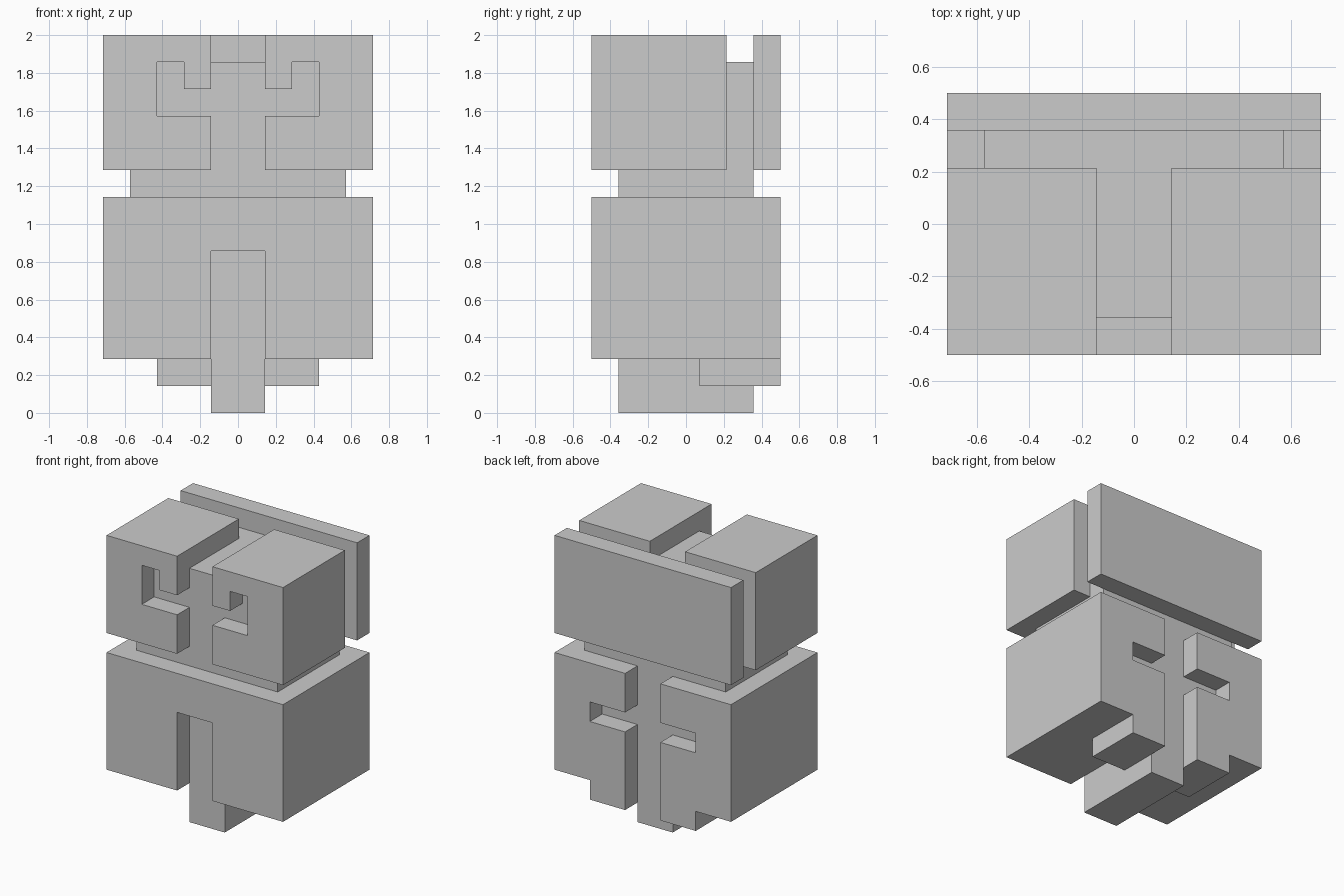
import bpy
import bmesh

if "Cube" in bpy.data.objects:
    bpy.data.objects.remove(bpy.data.objects["Cube"])

U = 1 / 7  # the whole model sits on a grid of one seventh


def extrude(name, profile, y0, y1):
    """Solid made from an (x, z) outline pushed from y0 to y1, in grid units."""
    bm = bmesh.new()
    face = bm.faces.new([bm.verts.new((x * U, y0 * U, z * U)) for x, z in profile])
    res = bmesh.ops.extrude_face_region(bm, geom=[face])
    verts = [v for v in res["geom"] if isinstance(v, bmesh.types.BMVert)]
    bmesh.ops.translate(bm, verts=verts, vec=(0, (y1 - y0) * U, 0))
    bmesh.ops.recalc_face_normals(bm, faces=bm.faces[:])
    mesh = bpy.data.meshes.new(name)
    bm.to_mesh(mesh)
    bm.free()
    obj = bpy.data.objects.new(name, mesh)
    bpy.context.collection.objects.link(obj)
    return obj


def box(name, x0, x1, y0, y1, z0, z1):
    return extrude(name, [(x0, z0), (x1, z0), (x1, z1), (x0, z1)], y0, y1)


def flip(profile):
    return [(-x, z) for x, z in reversed(profile)]


def cut(target, cutter):
    mod = target.modifiers.new(cutter.name, 'BOOLEAN')
    mod.operation = 'DIFFERENCE'
    mod.solver = 'EXACT'
    mod.object = cutter
    cutter.hide_render = True
    cutter.hide_set(True)


# Lower body with a short front channel and a cross-shaped back channel
body = box("body", -5, 5, -3.5, 3.5, 2, 8)
cut(body, box("front_channel_cutter", -1, 1, -4.5, -2.5, 1, 6))
half_cross = [(1, 1), (1, 5), (3, 5), (3, 6), (1, 6), (1, 9)]
cut(body, extrude("back_channel_cutter", half_cross + flip(half_cross), 2.5, 4.5))

# Middle leg and the two feet beside it
box("middle_leg", -1, 1, -2.5, 2.5, 0, 2)
for side, s in (("left", -1), ("right", 1)):
    box(side + "_foot", *sorted((s, 3 * s)), 0.5, 3.5, 1, 2)

# Neck, the core wall behind the head blocks, and the back plate
box("neck", -4, 4, -2.5, 2.5, 8, 9)
box("core_wall", -4, 4, 1.5, 2.5, 9, 13)
box("back_plate", -5, 5, 2.5, 3.5, 9, 14)

# Head blocks with hooked slots, and the recessed core that fills the slots
hook = [(1, 11), (3, 11), (3, 13), (2, 13), (2, 12), (1, 12)]
block = [(1, 9), (5, 9), (5, 14), (1, 14)] + hook[::-1]
extrude("right_head_block", block, -3.5, 1.5)
extrude("left_head_block", flip(block), -3.5, 1.5)
half_core = [(1, 9)] + hook + [(1, 13)]
extrude("head_core", half_core + flip(half_core), -2.5, 1.5)
